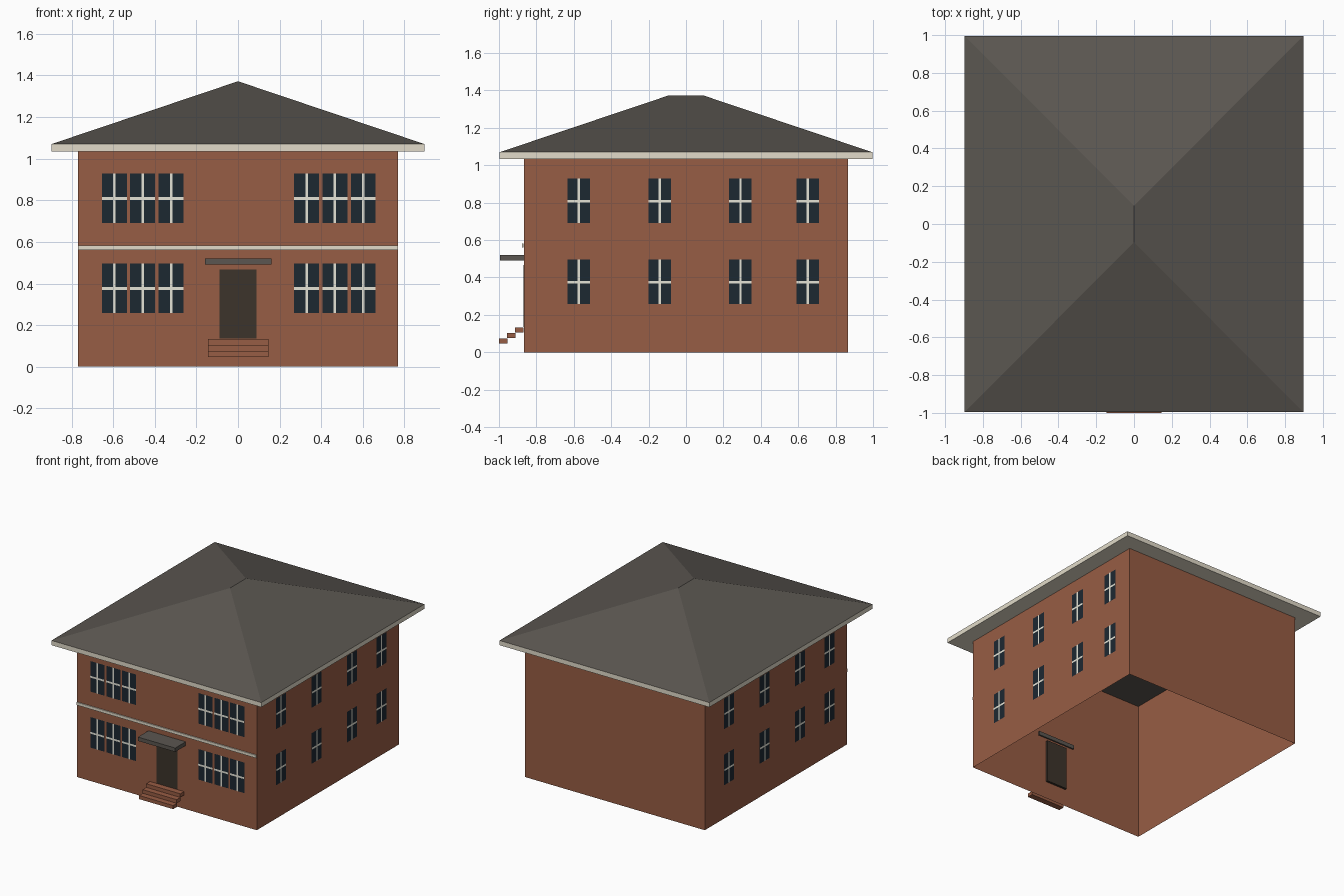
import bpy, bmesh
from mathutils import Matrix, Vector

cube = bpy.data.objects.get("Cube")
if cube:
    bpy.data.objects.remove(cube, do_unlink=True)


def material(name, rgb):
    mat = bpy.data.materials.new(name)
    mat.use_nodes = True
    mat.diffuse_color = (*rgb, 1)
    mat.node_tree.nodes["Principled BSDF"].inputs["Base Color"].default_value = (*rgb, 1)
    return mat


BRICK = material("red brick", (0.313, 0.109, 0.058))
ROOF = material("grey shingle", (0.104, 0.094, 0.082))
TRIM = material("cream trim", (0.76, 0.71, 0.585))
BARS = material("pale window bars", (0.78, 0.77, 0.67))
GLASS = material("dark blue glass", (0.012, 0.021, 0.031))
DOOR = material("dark brown door", (0.045, 0.033, 0.024))

HALF_X, HALF_Y = 0.768, 0.867      # outer walls
EAVE_X, EAVE_Y = 0.897, 0.996      # roof overhang
EAVE_LOW, EAVE_TOP, RIDGE = 1.034, 1.07, 1.372


def finish(name, bm, mat):
    mesh = bpy.data.meshes.new(name)
    bm.to_mesh(mesh)
    bm.free()
    mesh.materials.append(mat)
    obj = bpy.data.objects.new(name, mesh)
    bpy.context.collection.objects.link(obj)
    return obj


def add_box(bm, low, high):
    low, high = Vector(low), Vector(high)
    fit = Matrix.Translation((low + high) / 2) @ Matrix.Diagonal((*(high - low), 1))
    bmesh.ops.create_cube(bm, size=1, matrix=fit)
    bm.normal_update()


def box(name, low, high, mat):
    bm = bmesh.new()
    add_box(bm, low, high)
    return finish(name, bm, mat)


def flat_faces(bm):
    return [f for f in bm.faces if abs(f.normal.z) > 0.5]


# Walls: an open shell without floor or lid
bm = bmesh.new()
add_box(bm, (-HALF_X, -HALF_Y, 0), (HALF_X, HALF_Y, EAVE_TOP))
bmesh.ops.delete(bm, geom=flat_faces(bm), context="FACES")
finish("walls", bm, BRICK)

# Eaves: fascia and soffit ring, open above the rooms so the roof base is the ceiling
bm = bmesh.new()
add_box(bm, (-EAVE_X, -EAVE_Y, EAVE_LOW), (EAVE_X, EAVE_Y, EAVE_TOP))
caps = flat_faces(bm)
under = [f for f in caps if f.normal.z < 0]
bmesh.ops.inset_region(bm, faces=under, thickness=EAVE_X - HALF_X, use_even_offset=True)
bmesh.ops.delete(bm, geom=caps, context="FACES")
finish("eaves", bm, TRIM)

# Hipped roof: a box whose top is pinched into a short ridge
bm = bmesh.new()
add_box(bm, (-EAVE_X, -EAVE_Y, EAVE_TOP), (EAVE_X, EAVE_Y, RIDGE))
for vert in bm.verts:
    if vert.co.z > EAVE_TOP + 0.1:
        vert.co.x = 0
        vert.co.y = 0.097 if vert.co.y > 0 else -0.097
bmesh.ops.remove_doubles(bm, verts=bm.verts, dist=0.0001)
finish("hip_roof", bm, ROOF)

# Windows: flat glass with a thin cross, in wall coordinates
HALF_W, HALF_T = 0.06, 0.118
BAR_V, BAR_H = 0.006, 0.007
ROWS = (0.377, 0.81)


def add_pane(bm, x, z, half_w, half_t, out):
    corners = ((-1, -1), (1, -1), (1, 1), (-1, 1))
    bm.faces.new([bm.verts.new((x + i * half_w, -out, z + j * half_t)) for i, j in corners])


def windows(name, centres, turn):
    glass, bars = bmesh.new(), bmesh.new()
    for x in centres:
        for z in ROWS:
            add_pane(glass, x, z, HALF_W, HALF_T, 0.002)
            add_pane(bars, x, z, BAR_V, HALF_T, 0.0035)
            add_pane(bars, x, z - 0.002, HALF_W, BAR_H, 0.004)
    for part, bm, mat in (("glass", glass, GLASS), ("bars", bars, BARS)):
        bm.transform(turn)
        finish(f"{name}_window_{part}", bm, mat)


front = [start + i * 0.136 for start in (-0.594, 0.33) for i in range(3)]
side = (-0.574, -0.14, 0.291, 0.651)
windows("front", front, Matrix.Translation((0, -HALF_Y, 0)))
for name, angle in (("left", 1), ("right", -1)):
    turn = Matrix.Rotation(angle * 1.5707963, 4, "Z") @ Matrix.Translation((0, -HALF_X, 0))
    windows(name, side, turn)

# Front band, door and canopy
box("front_band", (-HALF_X, -0.876, 0.56), (HALF_X, -HALF_Y - 0.001, 0.582), TRIM)
box("front_door", (-0.088, -0.87, 0.135), (0.09, -0.85, 0.467), DOOR)
box("door_canopy", (-0.159, -0.995, 0.491), (0.16, -0.856, 0.521), ROOF)

# Entrance steps: three floating treads
for i in range(3):
    y, z = -1.0 + i * 0.043, 0.047 + i * 0.029
    box(f"step_{i + 1}", (-0.145, y, z), (0.146, y + 0.046, z + 0.028), BRICK)
